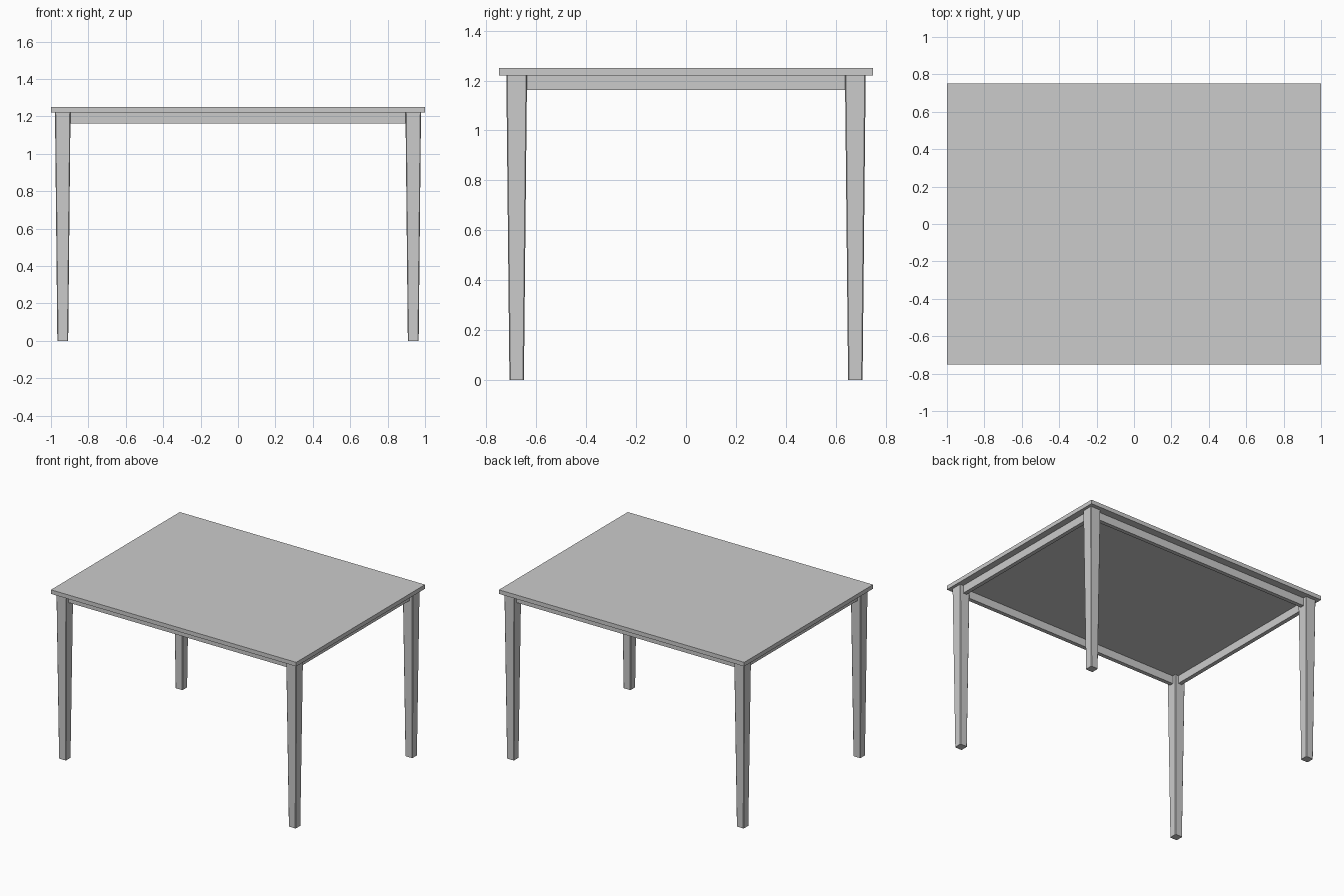
import bpy, bmesh

if "Cube" in bpy.data.objects:
    bpy.data.objects.remove(bpy.data.objects["Cube"])

TOP_Z, UNDER_Z, APRON_Z = 1.25, 1.22, 1.162
LEG_X, LEG_Y = 0.937, 0.679        # leg centres
LEG_TOP, LEG_FOOT = 0.083, 0.058   # leg widths


def finish(bm, name):
    bmesh.ops.recalc_face_normals(bm, faces=bm.faces)
    mesh = bpy.data.meshes.new(name)
    bm.to_mesh(mesh)
    bm.free()
    obj = bpy.data.objects.new(name, mesh)
    bpy.context.collection.objects.link(obj)
    return obj


def box(name, centre, size):
    bm = bmesh.new()
    bmesh.ops.create_cube(bm, size=1)
    for v in bm.verts:
        v.co = [c + p * s for c, p, s in zip(centre, v.co, size)]
    return finish(bm, name)


def tapered_leg(name, x, y):
    bm = bmesh.new()
    bmesh.ops.create_cube(bm, size=1)
    for v in bm.verts:
        w = LEG_TOP if v.co.z > 0 else LEG_FOOT
        v.co = (x + v.co.x * w, y + v.co.y * w, UNDER_Z if v.co.z > 0 else 0)
    # slim chamfer down each long corner
    corners = [e for e in bm.edges if abs(e.verts[0].co.z - e.verts[1].co.z) > 1]
    bmesh.ops.bevel(bm, geom=corners, offset=0.004, segments=1, affect='EDGES')
    return finish(bm, name)


# Tabletop
box("tabletop", (0, 0, (TOP_Z + UNDER_Z) / 2), (2, 1.5, TOP_Z - UNDER_Z))

# Legs
for sy, depth in ((-1, "front"), (1, "back")):
    for sx, side in ((-1, "left"), (1, "right")):
        tapered_leg(f"{depth}_{side}_leg", sx * LEG_X, sy * LEG_Y)

# Aprons between the legs
mid, height, thick = (UNDER_Z + APRON_Z) / 2, UNDER_Z - APRON_Z, 0.03
for s, name in ((-1, "front_apron"), (1, "back_apron")):
    box(name, (0, s * LEG_Y, mid), (2 * LEG_X - 0.07, thick, height))
for s, name in ((-1, "left_apron"), (1, "right_apron")):
    box(name, (s * LEG_X, 0, mid), (thick, 2 * LEG_Y - 0.07, height))
